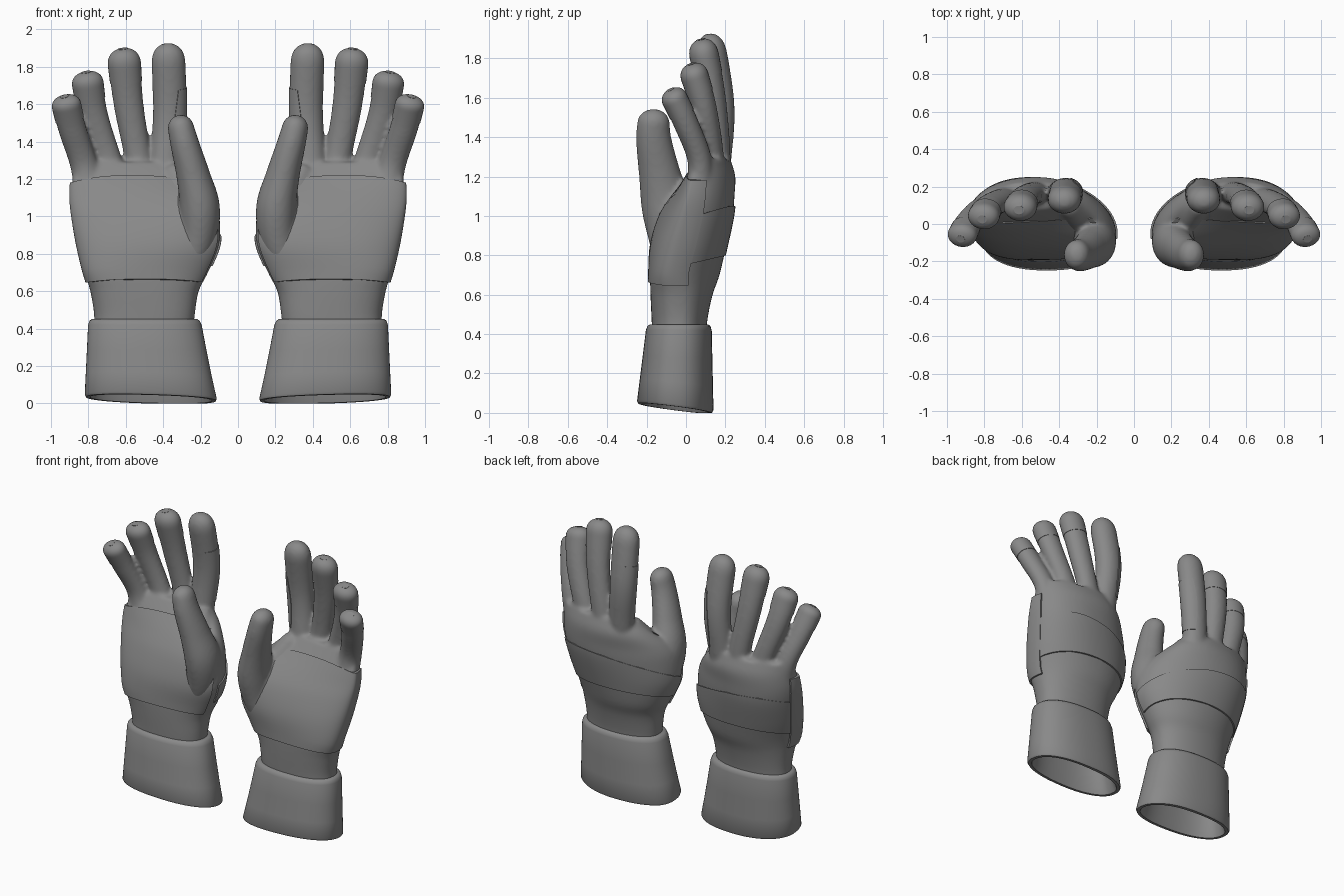
import bpy, bmesh, math
from mathutils import Vector

if "Cube" in bpy.data.objects:
    bpy.data.objects.remove(bpy.data.objects["Cube"])

grey = bpy.data.materials.new("dark_grey_fabric")
grey.diffuse_color = (0.25, 0.25, 0.25, 1)
grey.use_nodes = True
grey.node_tree.nodes["Principled BSDF"].inputs["Base Color"].default_value = grey.diffuse_color


def spline(rows, u):
    """Catmull-Rom through rows of numbers, u in 0..1."""
    n = len(rows) - 1
    i = min(int(u * n), n - 1)
    f = u * n - i
    p1, p2 = rows[i], rows[i + 1]
    p0 = rows[i - 1] if i else [2 * a - b for a, b in zip(p1, p2)]
    p3 = rows[i + 2] if i + 2 <= n else [2 * b - a for a, b in zip(p1, p2)]
    return [b + 0.5 * f * (c - a + f * (2 * a - 5 * b + 4 * c - d + f * (3 * (b - c) + d - a)))
            for a, b, c, d in zip(p0, p1, p2, p3)]


def loft(bm, rings, closed=False):
    """Skin closed rings; cap the ends, or join last to first."""
    vs = [[bm.verts.new(p) for p in r] for r in rings]
    n = len(vs[0])
    pairs = list(zip(vs, vs[1:])) + ([(vs[-1], vs[0])] if closed else [])
    for a, b in pairs:
        for i in range(n):
            j = (i + 1) % n
            bm.faces.new((a[i], a[j], b[j], b[i]))
    if not closed:
        bm.faces.new(vs[0])
        bm.faces.new(vs[-1])


def make(name, bm, remesh=False):
    bmesh.ops.recalc_face_normals(bm, faces=bm.faces)
    me = bpy.data.meshes.new(name)
    bm.to_mesh(me)
    bm.free()
    ob = bpy.data.objects.new(name, me)
    bpy.context.collection.objects.link(ob)
    me.materials.append(grey)
    if remesh:
        m = ob.modifiers.new("fuse", 'REMESH')
        m.mode = 'VOXEL'
        m.voxel_size = 0.012
        m.use_smooth_shade = True
        s = ob.modifiers.new("soften", 'SMOOTH')
        s.factor, s.iterations = 0.5, 8
    else:
        bpy.ops.object.select_all(action='DESELECT')
        ob.select_set(True)
        bpy.context.view_layer.objects.active = ob
        bpy.ops.object.shade_smooth_by_angle(angle=math.radians(40))
    m = ob.modifiers.new("other_hand", 'MIRROR')
    m.use_mirror_merge = False
    return ob


# Hand body sections: z, x inner, x outer, edge y inner, edge y outer, palm depth, back depth
BODY = [
    (0.38, .24, .77, -.03, -.03, .14, .13),
    (0.48, .23, .77, -.03, -.03, .145, .14),
    (0.60, .21, .79, -.03, -.04, .145, .17),
    (0.70, .16, .82, -.04, -.06, .13, .22),
    (0.85, .10, .855, -.06, -.03, .125, .25),
    (1.00, .10, .88, -.06, .00, .09, .265),
    (1.10, .14, .89, -.02, .02, .06, .245),
    (1.20, .23, .885, .07, .04, .045, .195),
    (1.29, .33, .87, .13, .07, .03, .12)]


def section(s, t, off=0.0, power=None):
    z, x0, x1, ya, yb, fr, bk = s
    c, q = math.cos(t), math.sin(t)
    e = power or (.95 if q > 0 else .8)
    c = math.copysign(abs(c) ** e, c)
    x = (x0 + x1) / 2 + ((x1 - x0) / 2 + off) * c
    y = ya + (yb - ya) * (c + 1) / 2
    y += ((bk if q > 0 else fr) + off) * math.copysign(abs(q) ** e, q)
    return Vector((x, y, z))


def body_at(z):
    lo, hi = 0.0, 1.0
    for _ in range(24):
        mid = (lo + hi) / 2
        if spline(BODY, mid)[0] < z:
            lo = mid
        else:
            hi = mid
    return spline(BODY, lo)


def frame(path, u):
    p = Vector(spline(path, u)[:3])
    d = (Vector(spline(path, min(u + .02, 1))[:3]) - Vector(spline(path, max(u - .02, 0))[:3])).normalized()
    b = (Vector((1, 0, 0)) - d * d.x).normalized()
    return p, b, d.cross(b)


def tube(bm, path, aspect=.84, u0=0.0, grow=0.0, n=28, steps=40, tip=.11):
    """Blunt ended finger along x, y, z, radius rows."""
    rings = []
    for k in range(steps + 1):
        f = k / steps
        u = u0 + (1 - u0) * (1 - (1 - f) ** 1.5)
        p, b, c = frame(path, u)
        e = max(0, (u - 1 + tip) / tip)
        r = (spline(path, u)[3] + grow) * max(.3, (1 - e ** 2.6) ** .45)
        p = p + b.cross(c) * (grow * e)
        rings.append([p + b * r * math.cos(a) + c * r * aspect * math.sin(a)
                      for a in (2 * math.pi * i / n for i in range(n))])
    loft(bm, rings)


INDEX = [(.40, .13, 1.1, .09), (.385, .16, 1.3, .085), (.365, .17, 1.57, .09), (.375, .115, 1.925, .092)]
MIDDLE = [(.51, .14, 1.12, .09), (.532, .165, 1.3, .073), (.585, .135, 1.6, .08), (.615, .075, 1.895, .09)]
RING = [(.65, .11, 1.12, .09), (.695, .13, 1.3, .074), (.775, .09, 1.55, .078), (.812, .025, 1.77, .085)]
PINKY = [(.785, .065, 1.1, .088), (.825, .07, 1.28, .074), (.887, .00, 1.47, .075), (.928, -.08, 1.64, .078)]
THUMB = [(.27, -.04, .72, .085), (.215, -.07, .88, .1), (.205, -.10, 1.05, .108),
         (.24, -.135, 1.22, .09), (.288, -.165, 1.4, .076), (.32, -.16, 1.54, .066)]
WEB = [(.23, -.04, .98, .08), (.29, .03, 1.12, .075), (.36, .12, 1.26, .06)]

# Fused hand: palm, fingers, thumb and web
bm = bmesh.new()
loft(bm, [[section(spline(BODY, k / 32), 2 * math.pi * i / 56) for i in range(56)] for k in range(33)])
for path in (INDEX, MIDDLE, RING, PINKY):
    tube(bm, path)
tube(bm, THUMB, aspect=1.17)
tube(bm, WEB, aspect=1.0)
make("glove_hand", bm, remesh=True)

# Fingertip sleeves
for name, path, u0 in (("middle", MIDDLE, .8), ("ring", RING, .78), ("pinky", PINKY, .76)):
    bm = bmesh.new()
    tube(bm, path, u0=u0, grow=.002, steps=24)
    make(name + "_fingertip", bm)

# Reinforcement patch on the thumb side of the index finger
bm = bmesh.new()
rings = []
angles = [1.9 + 2.5 * i / 14 for i in range(15)]
for k in range(15):
    u = .36 + .42 * k / 14
    p, b, c = frame(INDEX, u)
    r = spline(INDEX, u)[3]
    half = .55 + .45 * math.sin(math.pi * (.2 + .6 * k / 14))
    ring = []
    for off, aa in ((.003, angles), (-.012, angles[::-1])):
        for a in aa:
            a = 3.1 + (a - 3.1) * half
            ring.append(p + b * (r + off) * math.cos(a) + c * (r * .84 + off) * math.sin(a))
    rings.append(ring)
loft(bm, rings)
make("index_patch", bm)


def panel(name, t0, t1, low, high, off, n=40, rows=16):
    """Raised plate wrapping the body between two angles and two height rules."""
    bm = bmesh.new()
    ts = [t0 + (t1 - t0) * i / n for i in range(n + 1)]
    rings = []
    for k in range(rows + 1):
        ring = []
        for o, tt in ((off, ts), (-.02, ts[::-1])):
            for t in tt:
                z = low(t) + (high(t) - low(t)) * k / rows
                ring.append(section(body_at(z), t, o))
        rings.append(ring)
    loft(bm, rings)
    make(name, bm)


panel("palm_panel", .3, -2.75,
      lambda t: .665 - .02 * math.cos(t) ** 2, lambda t: 1.18 + .04 * math.sin(t) ** 2, .012)
panel("back_strap", .15, math.pi + .1,
      lambda t: .74 + .06 * math.sin(t), lambda t: .93 + .11 * math.sin(t) + .05 * math.cos(t), .008)

# Hollow cuff: outside, rim and inside walls with a slanted lower edge
bm = bmesh.new()
rings = []
for v, inset in ((0, .008), (.03, 0), (.3, 0), (.6, 0), (.93, 0), (.98, .006), (1, .018),
                 (1, .055), (.9, .06), (.5, .05), (.1, .04), (0, .03)):
    s = (0, .11 + .09 * v ** .9, .82 - .02 * v, -.06 + .02 * v, -.06 + .02 * v, .19 - .03 * v, .2 - .03 * v)
    ring = []
    for i in range(64):
        p = section(s, 2 * math.pi * i / 64, -inset, .87)
        z0 = max(0, .13 * (.12 - p.y) + .03 * (p.x - .45))
        p.z = z0 + (.45 - z0) * v
        ring.append(p)
    rings.append(ring)
loft(bm, rings, closed=True)
make("wrist_cuff", bm)
